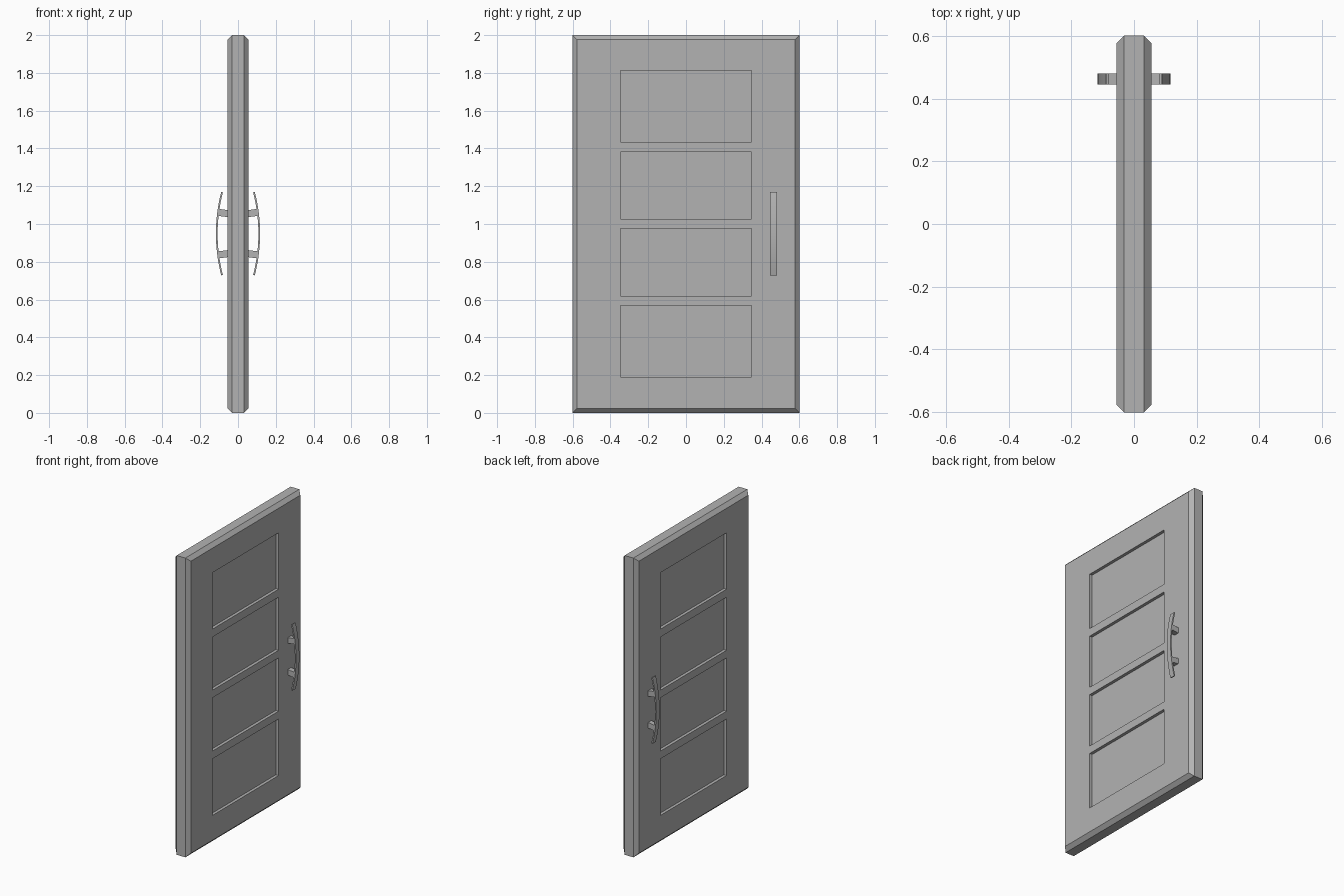
import bpy, bmesh, math

if "Cube" in bpy.data.objects:
    bpy.data.objects.remove(bpy.data.objects["Cube"])

HALF_T, HALF_W, CH, DEPTH = 0.056, 0.602, 0.024, 0.02
grey = bpy.data.materials.new("dark_grey")
grey.diffuse_color = (0.45, 0.45, 0.45, 1)
grey.use_nodes = True
grey.node_tree.nodes["Principled BSDF"].inputs["Base Color"].default_value = grey.diffuse_color


def finish(name, bm):
    """Turn a half model (+x side) into a mirrored object."""
    bmesh.ops.recalc_face_normals(bm, faces=bm.faces)
    mesh = bpy.data.meshes.new(name)
    bm.to_mesh(mesh)
    bm.free()
    mesh.materials.append(grey)
    ob = bpy.data.objects.new(name, mesh)
    bpy.context.collection.objects.link(ob)
    ob.modifiers.new("Mirror", "MIRROR").use_axis[0] = True
    return ob


# Door slab: gridded face, four sunken panels, chamfered rim
ys = [-HALF_W + CH, -0.348, 0.348, HALF_W - CH]
zs = [CH, 0.19, 0.568, 0.62, 0.976, 1.027, 1.382, 1.435, 1.812, 2 - CH]
bm = bmesh.new()
grid = [[bm.verts.new((HALF_T, y, z)) for z in zs] for y in ys]
panels = []
for i in range(len(ys) - 1):
    for j in range(len(zs) - 1):
        f = bm.faces.new((grid[i][j], grid[i + 1][j], grid[i + 1][j + 1], grid[i][j + 1]))
        if i == 1 and j % 2 == 1:
            panels.append(f)
rim = [e for e in bm.edges if e.is_boundary]

for x, grow in ((HALF_T - CH, True), (0, False)):
    new = bmesh.ops.extrude_edge_only(bm, edges=rim)["geom"]
    for v in (g for g in new if isinstance(g, bmesh.types.BMVert)):
        v.co.x = x
        if grow:
            v.co.y *= HALF_W / (HALF_W - CH)
            v.co.z = 1 + (v.co.z - 1) / (1 - CH)
    rim = [g for g in new if isinstance(g, bmesh.types.BMEdge)]

bmesh.ops.recalc_face_normals(bm, faces=bm.faces)
for f in bmesh.ops.extrude_discrete_faces(bm, faces=panels)["faces"]:
    bmesh.ops.translate(bm, verts=f.verts, vec=(-DEPTH, 0, 0))
finish("door_slab", bm)


def prism(name, profile, y0, y1):
    """Extrude a closed x/z profile along y."""
    bm = bmesh.new()
    face = bm.faces.new([bm.verts.new((x, y0, z)) for x, z in profile])
    geo = bmesh.ops.extrude_face_region(bm, geom=[face])["geom"]
    bmesh.ops.translate(bm, vec=(0, y1 - y0, 0),
                        verts=[g for g in geo if isinstance(g, bmesh.types.BMVert)])
    return finish(name, bm)


# Bowed pull handle on both faces
R, ZC, N, Y0, Y1 = 0.88, 0.949, 14, 0.446, 0.481
A = math.asin(0.221 / R)


def arc(r, rng):
    return [(0.117 - R + r * math.cos(A * (2 * k / N - 1)),
             ZC + r * math.sin(A * (2 * k / N - 1))) for k in rng]


bar = prism("handle_bar", arc(R, range(N + 1)) + arc(R - 0.009, range(N, -1, -1)), Y0, Y1)

# Posts tying the handle to the door, splayed slightly outwards
for s, name in ((1, "handle_post_upper"), (-1, "handle_post_lower")):
    prism(name, [(0.05, ZC + s * 0.087), (0.106, ZC + s * 0.094),
                 (0.103, ZC + s * 0.131), (0.05, ZC + s * 0.124)], Y0, Y1)

bpy.context.view_layer.objects.active = bar
bar.select_set(True)
bpy.ops.object.shade_smooth_by_angle(angle=math.radians(30))
